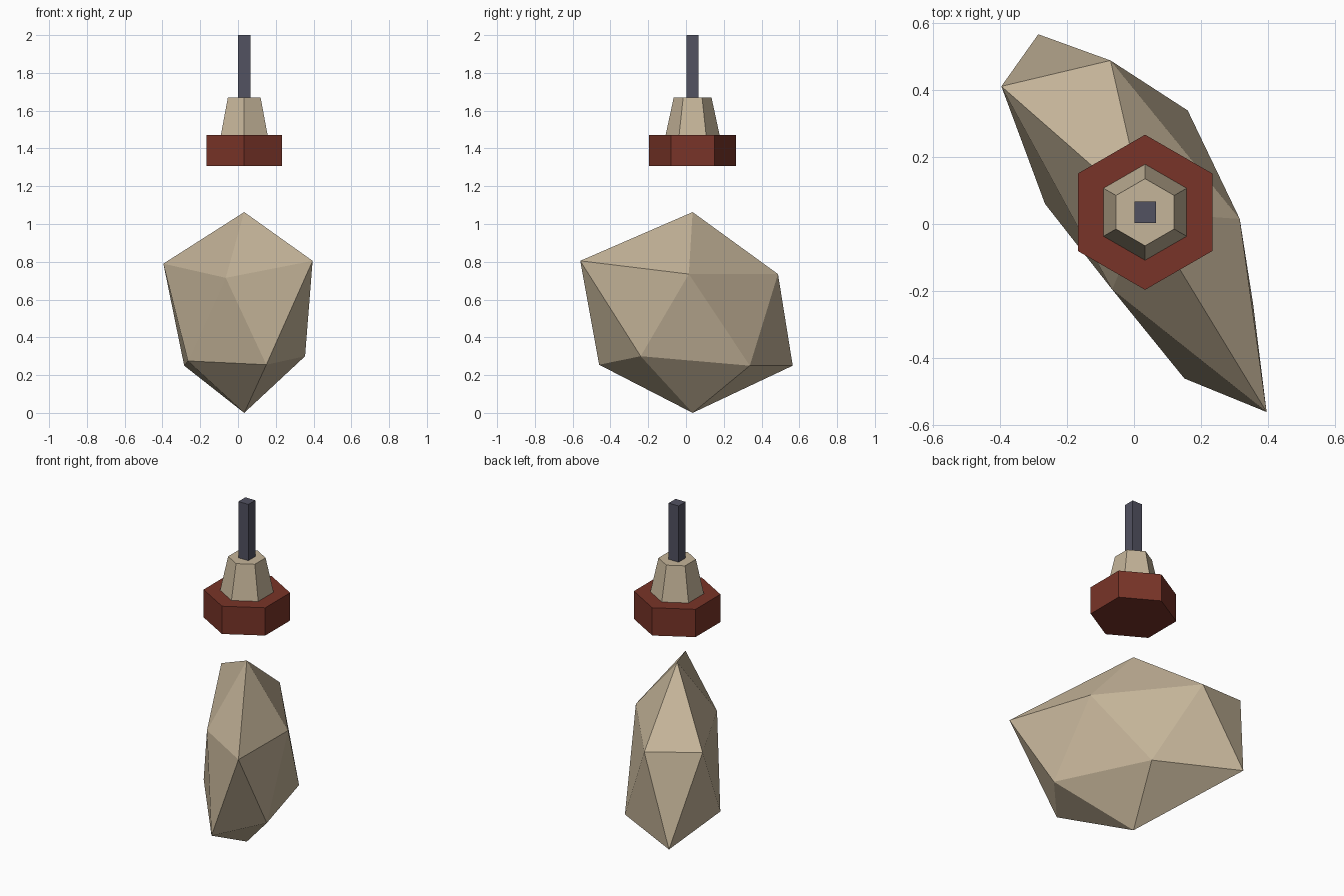
import bpy, bmesh, math
from mathutils import Matrix

if "Cube" in bpy.data.objects:
    bpy.data.objects.remove(bpy.data.objects["Cube"])

CX, CY = 0.033, 0.035


def material(name, rgb):
    m = bpy.data.materials.new(name)
    m.diffuse_color = (*rgb, 1)
    m.use_nodes = True
    m.node_tree.nodes["Principled BSDF"].inputs["Base Color"].default_value = m.diffuse_color
    return m


def finish(bm, name, mat):
    bmesh.ops.recalc_face_normals(bm, faces=bm.faces)
    mesh = bpy.data.meshes.new(name)
    bm.to_mesh(mesh)
    bm.free()
    mesh.materials.append(mat)
    ob = bpy.data.objects.new(name, mesh)
    bpy.context.collection.objects.link(ob)
    return ob


def frustum(name, sides, r1, r2, z1, z2, turn, mat):
    bm = bmesh.new()
    place = Matrix.Translation((CX, CY, (z1 + z2) / 2)) @ Matrix.Rotation(turn, 4, 'Z')
    bmesh.ops.create_cone(bm, cap_ends=True, segments=sides, radius1=r1,
                          radius2=r2, depth=z2 - z1, matrix=place)
    return finish(bm, name, mat)


stone = material("stone", (0.56, 0.46, 0.32))
red = material("red", (0.19, 0.034, 0.021))
iron = material("iron", (0.084, 0.084, 0.12))

# Irregular twenty-sided rock: two staggered rings and two tips
low = [(0.15, -0.46, 0.255), (0.355, -0.24, 0.30), (0.16, 0.338, 0.25),
       (-0.285, 0.565, 0.25), (-0.265, 0.06, 0.275)]
high = [(0.395, -0.56, 0.805), (0.315, 0.015, 0.735), (-0.07, 0.487, 0.735),
        (-0.395, 0.41, 0.79), (-0.065, -0.195, 0.715)]
bm = bmesh.new()
lo = [bm.verts.new(p) for p in low]
hi = [bm.verts.new(p) for p in high]
bottom = bm.verts.new((CX, CY, 0))
top = bm.verts.new((CX, CY, 1.063))
for i in range(5):
    j = (i + 1) % 5
    bm.faces.new((bottom, lo[j], lo[i]))
    bm.faces.new((lo[i], lo[j], hi[i]))
    bm.faces.new((lo[j], hi[j], hi[i]))
    bm.faces.new((top, hi[i], hi[j]))
finish(bm, "rock", stone)

# Hexagonal plate, tapered neck and square rod floating above
frustum("hex_plate", 6, 0.231, 0.231, 1.307, 1.47, 0, red)
frustum("tapered_neck", 6, 0.143, 0.10, 1.47, 1.67, 0, stone)
frustum("square_rod", 4, 0.0455, 0.0455, 1.67, 2.0, math.radians(45), iron)
